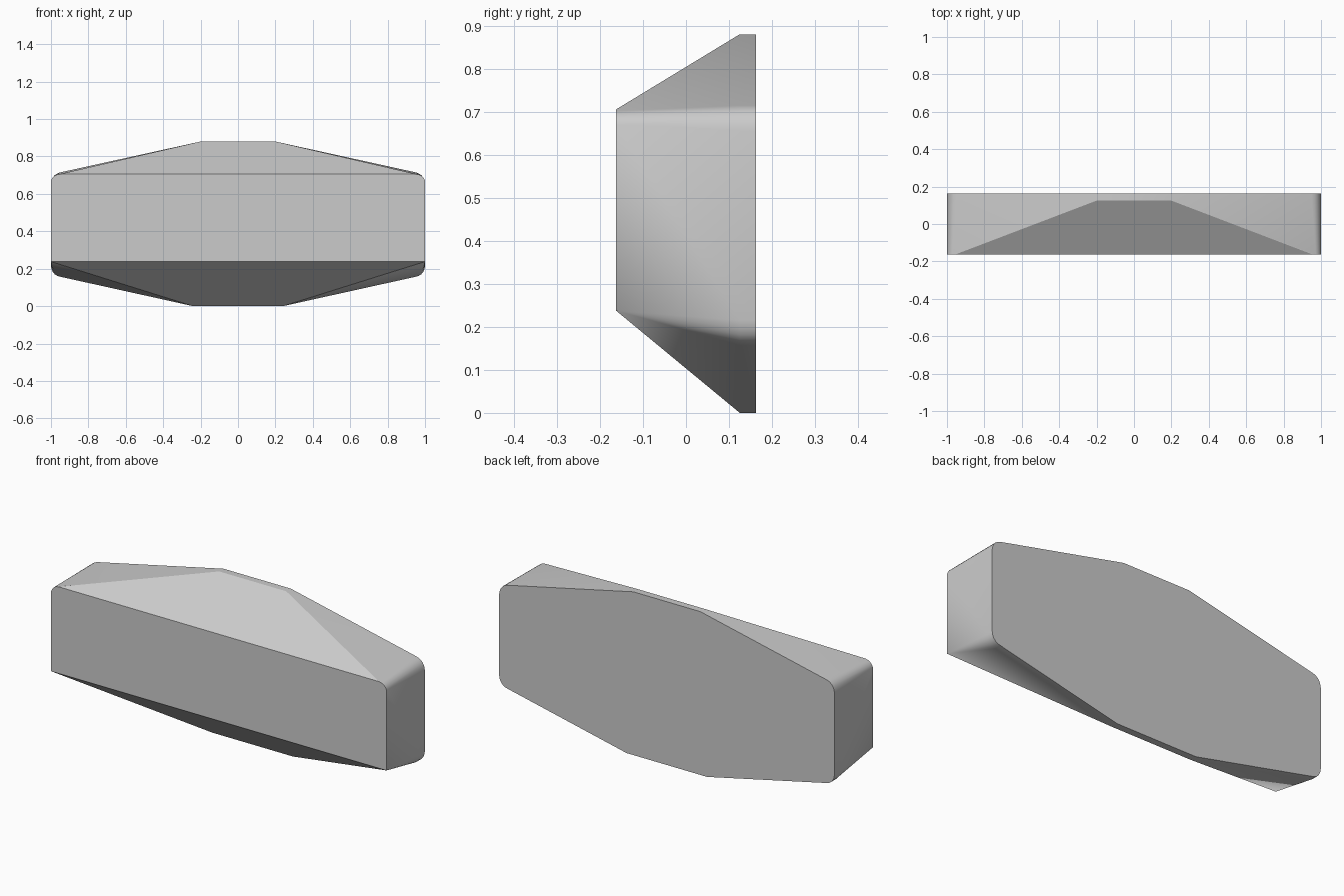
import bpy, bmesh
from mathutils import Vector

if "Cube" in bpy.data.objects:
    bpy.data.objects.remove(bpy.data.objects["Cube"])


def rounded(a, corner, b, n=5):
    # Curved corner from a to b, bulging towards the corner point
    a, c, b = Vector(a), Vector(corner), Vector(b)
    return [(1 - t)**2 * a + 2 * t * (1 - t) * c + t * t * b
            for t in (i / n for i in range(n + 1))]


# Right half of the back outline (x, z): flat top and bottom, sloped shoulders
back = [(0.2, 0.88)]
back += rounded((0.95, 0.715), (0.995, 0.705), (1.0, 0.655))
back += rounded((1.0, 0.215), (0.995, 0.165), (0.95, 0.157))
back += [(0.24, 0.0)]

# Right half of the front panel: softened top corner, sharp bottom corner
front = rounded((0.955, 0.705), (0.99, 0.702), (1.0, 0.67), 4) + [(1.0, 0.238)]

# Body: the straight back rim blended to the front panel
bm = bmesh.new()
for y, outline in ((0.163, back), (0.125, back), (-0.163, front)):
    for x, z in outline:
        for side in (1, -1):
            bm.verts.new((side * x, y, z))
bmesh.ops.convex_hull(bm, input=bm.verts)
bmesh.ops.dissolve_limit(bm, angle_limit=0.005, verts=bm.verts, edges=bm.edges)
bmesh.ops.recalc_face_normals(bm, faces=bm.faces)
mesh = bpy.data.meshes.new("faceted_body")
bm.to_mesh(mesh)
bm.free()
body = bpy.data.objects.new("faceted_body", mesh)
bpy.context.collection.objects.link(body)

# Smooth the rounded corners, keep the facets crisp
bpy.context.view_layer.objects.active = body
body.select_set(True)
bpy.ops.object.shade_smooth_by_angle(angle=0.35)
